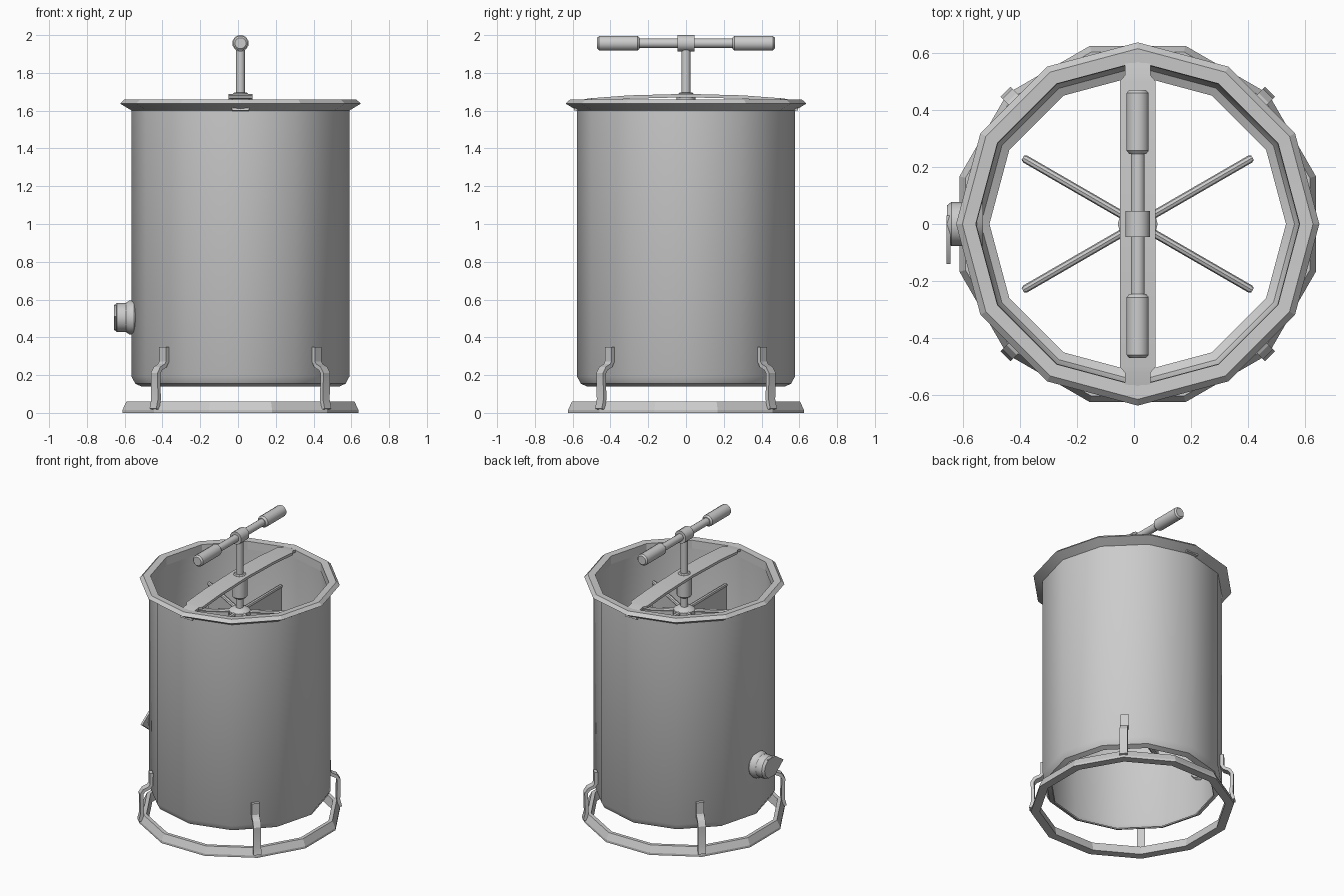
import bpy, bmesh, math
from mathutils import Matrix, Vector

if "Cube" in bpy.data.objects:
    bpy.data.objects.remove(bpy.data.objects["Cube"])

CX = 0.013  # drum axis offset (the gate sticks out on the left)


def finish(bm, name, matrix=None, smooth=35):
    bmesh.ops.recalc_face_normals(bm, faces=bm.faces)
    if matrix is not None:
        bm.transform(matrix)
    me = bpy.data.meshes.new(name)
    bm.to_mesh(me)
    bm.free()
    ob = bpy.data.objects.new(name, me)
    bpy.context.collection.objects.link(ob)
    bpy.ops.object.select_all(action='DESELECT')
    ob.select_set(True)
    bpy.context.view_layer.objects.active = ob
    bpy.ops.object.shade_smooth_by_angle(angle=math.radians(smooth))
    return ob


def lathe(name, profile, sides=12, turn=0.0, closed=False, matrix=None, smooth=35):
    """Revolve (radius, height) points about z; open profiles get end caps."""
    bm = bmesh.new()
    rings = []
    for r, z in profile:
        rings.append([bm.verts.new((r * math.cos(turn + 2 * math.pi * i / sides),
                                    r * math.sin(turn + 2 * math.pi * i / sides), z))
                      for i in range(sides)])
    pairs = list(zip(rings, rings[1:]))
    if closed:
        pairs.append((rings[-1], rings[0]))
    for a, b in pairs:
        for i in range(sides):
            j = (i + 1) % sides
            bm.faces.new((a[i], a[j], b[j], b[i]))
    if not closed:
        bm.faces.new(rings[0])
        bm.faces.new(rings[-1])
    return finish(bm, name, matrix or Matrix.Translation((CX, 0, 0)), smooth)


def strap(name, path, widths, thick, matrix):
    """Flat strip following (x, z) points, given full width in y per point."""
    bm = bmesh.new()
    pts = [Vector((p[0], 0, p[1])) for p in path]
    rows = []
    for i, p in enumerate(pts):
        t = (pts[min(i + 1, len(pts) - 1)] - pts[max(i - 1, 0)]).normalized()
        n = Vector((t.z, 0, -t.x)) * thick / 2
        w = Vector((0, widths[i] / 2, 0))
        rows.append([bm.verts.new(v) for v in (p + n + w, p + n - w, p - n - w, p - n + w)])
    for a, b in zip(rows, rows[1:]):
        for i in range(4):
            j = (i + 1) % 4
            bm.faces.new((a[i], a[j], b[j], b[i]))
    bm.faces.new(rows[0])
    bm.faces.new(rows[-1])
    return finish(bm, name, matrix, 30)


def spin(angle):
    return Matrix.Translation((CX, 0, 0)) @ Matrix.Rotation(angle, 4, 'Z')


# Open-ended drum with chamfered foot
lathe("drum", [(0.525, 0.14), (0.557, 0.155), (0.578, 0.195), (0.578, 1.61),
               (0.568, 1.61), (0.568, 0.2), (0.55, 0.163), (0.52, 0.147)], closed=True)
# Flared rolled rim
lathe("rim", [(0.575, 1.60), (0.637, 1.637), (0.615, 1.658), (0.568, 1.655), (0.566, 1.60)],
      closed=True, smooth=20)
# Base ring, flats facing the axes
lathe("base_ring", [(0.647, 0.0), (0.647, 0.015), (0.625, 0.06), (0.60, 0.06), (0.59, 0.0)],
      turn=math.radians(15), closed=True, smooth=20)

# Four bent legs
for k in range(4):
    strap("leg_%d" % (k + 1),
          [(0.572, 0.35), (0.572, 0.27), (0.585, 0.25), (0.618, 0.235), (0.635, 0.21),
           (0.632, 0.07), (0.645, 0.02)],
          [0.05] * 7, 0.022, spin(math.radians(45 + 90 * k)))

# Arched cross bar with narrowed drop ends
half = [(0.585, 1.60), (0.575, 1.645), (0.52, 1.655), (0.5, 1.657), (0.3, 1.672)]
hw = [0.09, 0.09, 0.09, 0.125, 0.125]
strap("cross_bar", half + [(0, 1.68)] + [(-x, z) for x, z in reversed(half)],
      hw + [0.125] + hw[::-1], 0.018, spin(math.pi / 2))

# Centre shaft and its collars
lathe("shaft", [(0.024, 0.55), (0.024, 1.95)])
lathe("bar_collar_top", [(0.04, 1.67), (0.04, 1.69), (0.034, 1.696)])
lathe("bar_collar_under", [(0.04, 1.53), (0.05, 1.54), (0.05, 1.67)])
lathe("upper_hub", [(0.07, 1.40), (0.07, 1.44), (0.04, 1.46)])
lathe("lower_hub", [(0.05, 0.58), (0.07, 0.60), (0.07, 0.64)])

# Six radial rotor blades, each with a rod along the top and bottom
for k in range(6):
    m = spin(math.radians(30 + 60 * k))
    bm = bmesh.new()
    bmesh.ops.create_cube(bm, size=1, matrix=Matrix.Translation((0.265, 0, 1.025))
                          @ Matrix.Diagonal((0.39, 0.014, 0.81, 1)))
    finish(bm, "blade_%d" % (k + 1), m)
    for label, z in (("top", 1.43), ("bottom", 0.62)):
        lathe("blade_rod_%s_%d" % (label, k + 1),
              [(0.014, 0.03), (0.014, 0.455), (0.009, 0.465)], 8,
              matrix=m @ Matrix.Translation((0, 0, z)) @ Matrix.Rotation(math.pi / 2, 4, 'Y'))

# T-handle: cross tube, sleeve and two grips, all along y
for name, prof, turn in (
        ("handle_tube", [(0.025, -0.3), (0.025, 0.3)], 0),
        ("handle_sleeve", [(0.044, -0.045), (0.044, 0.045)], 0),
        ("grip_back", [(0.03, 0.245), (0.04, 0.257), (0.04, 0.46), (0.03, 0.47)], 0),
        ("grip_front", [(0.03, 0.245), (0.04, 0.257), (0.04, 0.46), (0.03, 0.47)], math.pi)):
    lathe(name, prof, turn=math.radians(15), matrix=Matrix.Translation((CX, 0, 1.957))
          @ Matrix.Rotation(turn, 4, 'Z') @ Matrix.Rotation(-math.pi / 2, 4, 'X'))

# Drain gate on the left: flange, spout and pointed flap
gate = Matrix.Translation((0, 0, 0.505)) @ Matrix.Rotation(-math.pi / 2, 4, 'Y')
lathe("gate_flange", [(0.075, 0.53), (0.09, 0.55), (0.09, 0.575), (0.078, 0.592)], matrix=gate)
lathe("gate_spout", [(0.078, 0.58), (0.078, 0.64), (0.066, 0.655)], matrix=gate)
bm = bmesh.new()
flap = bm.faces.new([bm.verts.new((-0.657, y, z)) for y, z in
                     ((0.03, 0.57), (-0.05, 0.57), (-0.14, 0.51), (-0.05, 0.44), (0.03, 0.44))])
ext = bmesh.ops.extrude_face_region(bm, geom=[flap])
bmesh.ops.translate(bm, vec=(0.014, 0, 0), verts=[v for v in ext["geom"]
                                                 if isinstance(v, bmesh.types.BMVert)])
finish(bm, "gate_flap")
